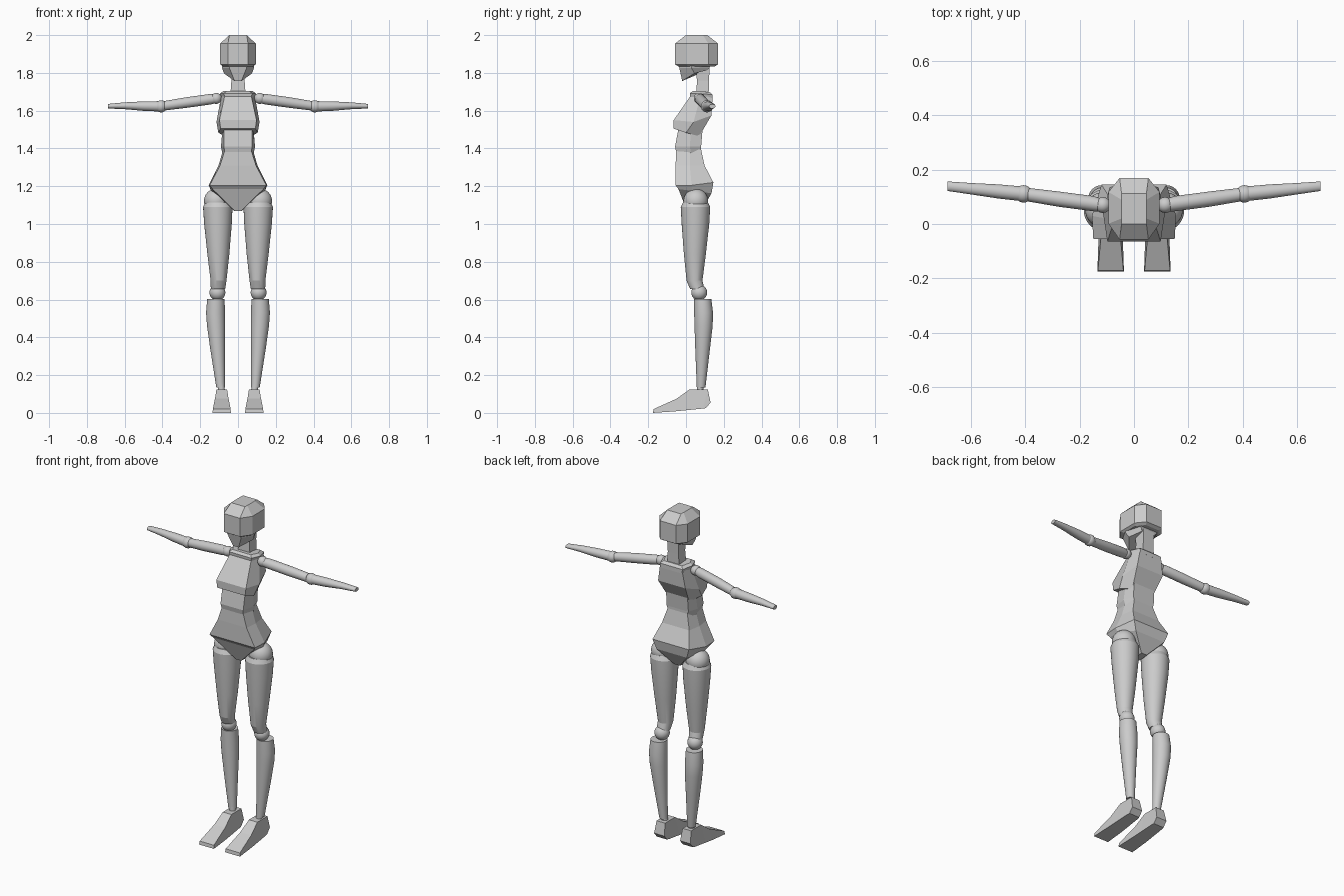
import bpy, bmesh, math
from mathutils import Vector

grey = bpy.data.materials.new("light_grey")
grey.diffuse_color = (0.6, 0.6, 0.6, 1)


def finish(bm, name, smooth=False):
    bmesh.ops.recalc_face_normals(bm, faces=bm.faces)
    me = bpy.data.meshes.new(name)
    bm.to_mesh(me)
    bm.free()
    me.materials.append(grey)
    ob = bpy.data.objects.new(name, me)
    bpy.context.collection.objects.link(ob)
    if smooth:
        bpy.ops.object.select_all(action='DESELECT')
        ob.select_set(True)
        bpy.context.view_layer.objects.active = ob
        bpy.ops.object.shade_smooth_by_angle(angle=math.radians(14))
    return ob


def skin(name, rings, smooth=False):
    """Bridge rings of points and cap both ends."""
    bm = bmesh.new()
    vs = [[bm.verts.new(p) for p in r] for r in rings]
    n = len(rings[0])
    for a, b in zip(vs, vs[1:]):
        for i in range(n):
            bm.faces.new((a[i], a[(i + 1) % n], b[(i + 1) % n], b[i]))
    bm.faces.new(vs[0])
    bm.faces.new(vs[-1])
    return finish(bm, name, smooth)


def block(name, *sections, cx=0.0):
    """Faceted form; each section lists (half width, y, z) from front to back."""
    rings = []
    for s in sections:
        right = [(cx + w, y, z) for w, y, z in s]
        left = [(cx - w, y, z) for w, y, z in reversed(s)]
        rings.append(right + left)
    return skin(name, rings)


def tube(name, stations, along_x=False, n=32):
    """Round limb; each station is (x, y, z, radius[, vertical radius])."""
    rings = []
    for x, y, z, r, *r2 in stations:
        q = r2[0] if r2 else r
        ring = []
        for i in range(n):
            a = math.tau * i / n
            c, s = math.cos(a), math.sin(a)
            ring.append((x, y + r * c, z + q * s) if along_x
                        else (x + r * c, y + q * s, z))
        rings.append(ring)
    return skin(name, rings, True)


def ball(name, p, r):
    bm = bmesh.new()
    bmesh.ops.create_uvsphere(bm, u_segments=32, v_segments=16, radius=r)
    bmesh.ops.translate(bm, verts=bm.verts, vec=Vector(p))
    return finish(bm, name, True)


# Head: chamfered cranium and pointed jaw
def head_ring(z, k):
    return [(.053 * k, .056 - .114 * k, z), (.094 * k, .056 - .055 * k, z),
            (.094 * k, .056 + .062 * k, z), (.053 * k, .056 + .114 * k, z)]


block("cranium", [(.046, .0, 2.0), (.047, .02, 2.0), (.047, .09, 2.0), (.046, .113, 2.0)],
      head_ring(1.955, 1), head_ring(1.845, 1), head_ring(1.835, .85))
block("jaw",
      [(.05, -.04, 1.85), (.085, .03, 1.85), (.06, .14, 1.85)],
      [(.045, -.035, 1.825), (.084, .03, 1.825), (.055, .125, 1.83)],
      [(.018, -.02, 1.757), (.074, .045, 1.797), (.04, .115, 1.815)])
block("neck",
      [(.038, .05, 1.84), (.038, .125, 1.84)],
      [(.035, .058, 1.76), (.035, .122, 1.76)],
      [(.04, .055, 1.69), (.04, .12, 1.69)])

# Torso
block("collar",
      [(.06, .035, 1.703), (.08, .075, 1.703), (.06, .125, 1.698)],
      [(.075, .02, 1.692), (.095, .075, 1.69), (.075, .14, 1.685)],
      [(.07, .022, 1.67), (.09, .08, 1.67), (.07, .14, 1.66)])
block("chest",
      [(.07, .025, 1.68), (.087, .08, 1.69), (.075, .14, 1.665)],
      [(.098, -.065, 1.55), (.114, .04, 1.54), (.09, .135, 1.575)],
      [(.092, -.065, 1.505), (.104, .0, 1.483), (.07, .07, 1.465)])
block("abdomen",
      [(.075, -.035, 1.53), (.08, .03, 1.53), (.07, .09, 1.53)],
      [(.075, -.058, 1.41), (.09, .02, 1.41), (.072, .08, 1.41)],
      [(.07, -.052, 1.38), (.08, .03, 1.357), (.062, .08, 1.39)])
block("pelvis",
      [(.07, -.052, 1.39), (.08, .02, 1.39), (.065, .08, 1.395)],
      [(.095, -.055, 1.31), (.103, .02, 1.31), (.09, .098, 1.31)],
      [(.15, -.055, 1.205), (.155, .03, 1.205), (.12, .145, 1.22)],
      [(.135, -.04, 1.185), (.142, .035, 1.175), (.1, .135, 1.163)],
      [(.018, .005, 1.07), (.02, .05, 1.07), (.018, .085, 1.075)])

for side, s in (("left", 1), ("right", -1)):
    # Legs
    ball(side + "_hip_joint", (s * .115, .052, 1.122), .065)
    tube(side + "_thigh", [
        (s * .108, .05, 1.115, .066), (s * .107, .05, 1.09, .078),
        (s * .106, .05, 1.0, .073), (s * .104, .047, .84, .058),
        (s * .103, .045, .70, .042), (s * .106, .06, .655, .038)])
    ball(side + "_knee_joint", (s * .109, .07, .637), .042)
    tube(side + "_calf", [
        (s * .117, .088, .603, .046), (s * .119, .093, .53, .05),
        (s * .116, .093, .46, .048), (s * .108, .088, .34, .039),
        (s * .092, .08, .135, .023)])
    tube(side + "_ankle", [(s * .09, .075, .15, .018), (s * .087, .075, .11, .018)])
    # Foot: sections run from heel to toe
    c = s * .086
    skin(side + "_foot", [
        [(c - b, y, z0), (c + b, y, z0), (c + t, y2, z1), (c - t, y2, z1)]
        for y, y2, z0, z1, b, t in (
            (.105, .13, .025, .055, .034, .034),
            (.09, .115, .023, .125, .037, .028),
            (.0, .02, .014, .125, .042, .028),
            (-.06, -.05, .008, .075, .045, .036),
            (-.175, -.172, .0, .02, .049, .047))])
    # Arms
    ball(side + "_shoulder_joint", (s * .115, .07, 1.665), .029)
    tube(side + "_upper_arm", [
        (s * .12, .07, 1.663, .024), (s * .15, .075, 1.66, .028),
        (s * .28, .092, 1.642, .028), (s * .39, .108, 1.626, .025)], True)
    ball(side + "_elbow_joint", (s * .407, .111, 1.623), .032)
    tube(side + "_forearm", [
        (s * .42, .112, 1.623, .027), (s * .50, .12, 1.624, .026, .025),
        (s * .60, .13, 1.626, .021, .018), (s * .675, .138, 1.624, .018, .013),
        (s * .688, .139, 1.623, .017, .011)], True)
